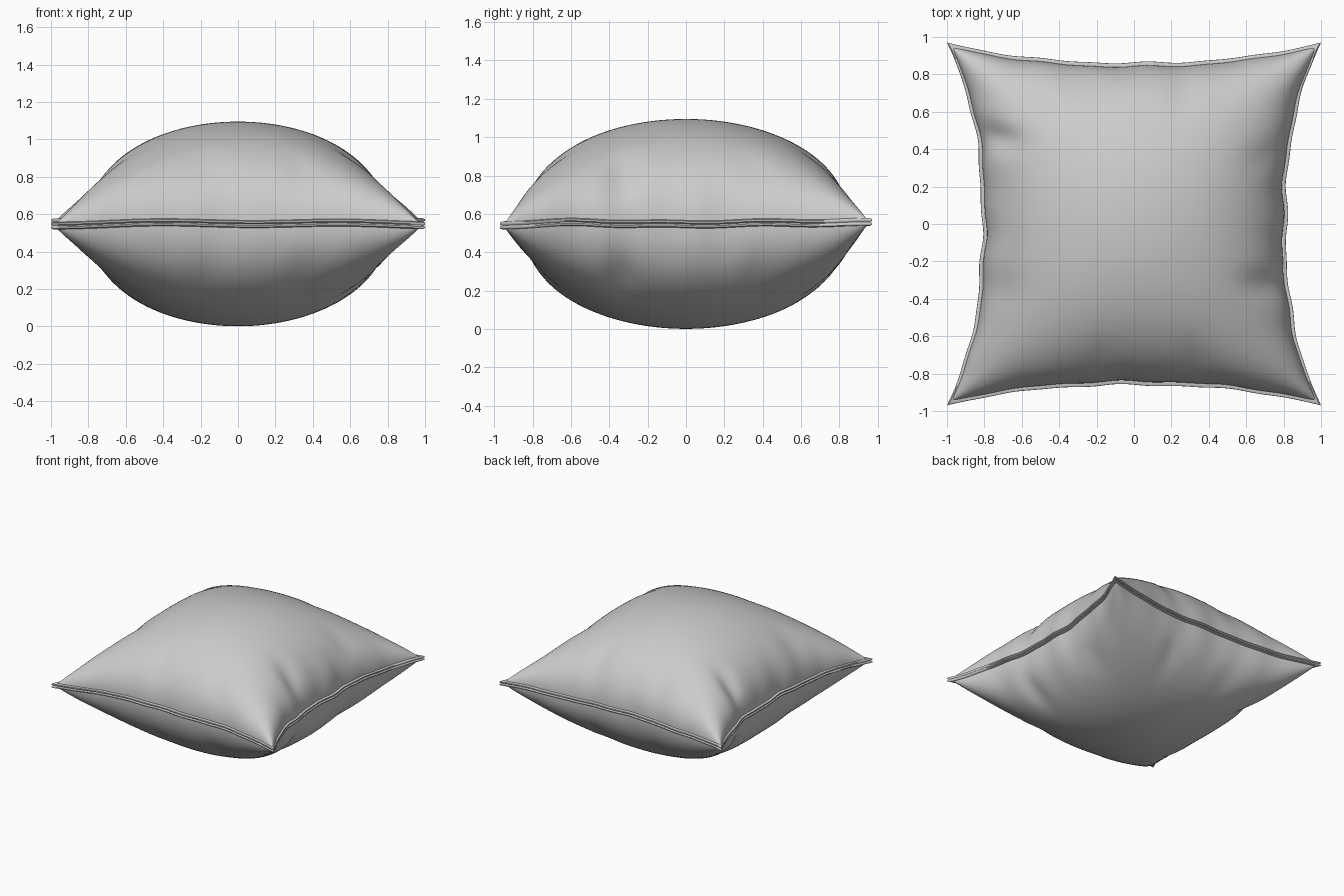
import bpy, bmesh
from math import sin, pi, exp, copysign

if "Cube" in bpy.data.objects:
    bpy.data.objects.remove(bpy.data.objects["Cube"])

N = 90            # cells per side of the fabric panels
MID = 0.548       # seam height
HALF = 0.547      # half thickness


def bump(t, c, w):
    return exp(-((t - c) / w) ** 2)


def plan(u, v, grow=0.0):
    """Pinched square outline: u, v in -1..1 -> x, y."""
    ex = 0.815 + 0.185 * abs(v) ** 2.5
    ey = 0.862 + 0.108 * abs(u) ** 2.3
    # small tucks along the edges
    ripple_x = (0.006 * sin(13 * v + copysign(1.2, u)) + 0.004 * sin(23 * v)) * (1 - v * v)
    ripple_y = (0.004 * sin(12 * u + copysign(0.8, v)) + 0.003 * sin(21 * u)) * (1 - u * u)
    ex += ripple_x * abs(u) ** 6
    ey += ripple_y * abs(v) ** 6
    return u * (ex + grow), v * (ey + grow)


def seam(u, v):
    """Gentle wave of the seam, fading toward the middle."""
    edge = max(abs(u), abs(v)) ** 6
    return edge * (0.006 * sin(6 * u + 2 * v) + 0.004 * sin(11 * v - 3 * u)
                   + 0.022 * bump(v, -0.6, 0.22) * max(u, 0) ** 4 * (1 - v * v))


def pleats(u, v, side):
    """Creases running inward from the seam."""
    def fade(t):
        return bump(t, 0.93, 0.17)
    d = 0.0
    if u > 0:
        d += fade(u) * (0.17 * bump(v, -0.36, 0.09) + 0.08 * bump(v, 0.38, 0.10))
    else:
        d += fade(-u) * (0.20 * bump(v, 0.50, 0.08) + 0.06 * bump(v, -0.4, 0.1))
    if v < 0:
        d += fade(-v) * (0.07 * bump(u, 0.36, 0.09) + 0.05 * bump(u, -0.2, 0.08))
    else:
        d += fade(v) * (0.08 * bump(u, 0.3, 0.08) + 0.06 * bump(u, -0.3, 0.1))
    return 1 - d * (1.0 if side > 0 else 0.8)


def finish(bm, name):
    bmesh.ops.remove_doubles(bm, verts=bm.verts, dist=0.0004)
    bmesh.ops.recalc_face_normals(bm, faces=bm.faces)
    me = bpy.data.meshes.new(name)
    bm.to_mesh(me)
    bm.free()
    for p in me.polygons:
        p.use_smooth = True
    ob = bpy.data.objects.new(name, me)
    bpy.context.collection.objects.link(ob)
    return ob


# Cushion body: two puffed panels meeting at the seam
ts = [sin(pi / 2 * (2 * i / N - 1)) for i in range(N + 1)]
bm = bmesh.new()
for side in (1, -1):
    rows = []
    for v in ts:
        row = []
        for u in ts:
            x, y = plan(u, v, -0.02)
            puff = (max(0, 1 - u * u) * max(0, 1 - v * v)) ** 0.45
            z = MID + seam(u, v) + side * HALF * puff * pleats(u, v, side)
            row.append(bm.verts.new((x, y, z)))
        rows.append(row)
    for j in range(N):
        for i in range(N):
            bm.faces.new((rows[j][i], rows[j][i + 1], rows[j + 1][i + 1], rows[j + 1][i]))
finish(bm, "cushion_body")

# Seam edging: a thin double lip swept around the outline
profile = [(-0.045, 0.016), (-0.012, 0.021), (-0.001, 0.016), (0, 0.008), (-0.010, 0.001),
           (0, -0.006), (-0.001, -0.014), (-0.012, -0.019), (-0.045, -0.016)]
side_pts = [2 * i / N - 1 for i in range(N)]
loop = ([(t, -1) for t in side_pts] + [(1, t) for t in side_pts]
        + [(-t, 1) for t in side_pts] + [(-1, -t) for t in side_pts])
bm = bmesh.new()
rings = []
for u, v in loop:
    ring = []
    for grow, dz in profile:
        x, y = plan(u, v, grow)
        ring.append(bm.verts.new((x, y, MID + seam(u, v) + dz)))
    rings.append(ring)
for a, b in zip(rings, rings[1:] + rings[:1]):
    for k in range(len(profile)):
        m = (k + 1) % len(profile)
        bm.faces.new((a[k], b[k], b[m], a[m]))
edging = finish(bm, "seam_edging")
bpy.ops.object.select_all(action='DESELECT')
edging.select_set(True)
bpy.context.view_layer.objects.active = edging
bpy.ops.object.shade_smooth_by_angle(angle=pi / 3.5)
